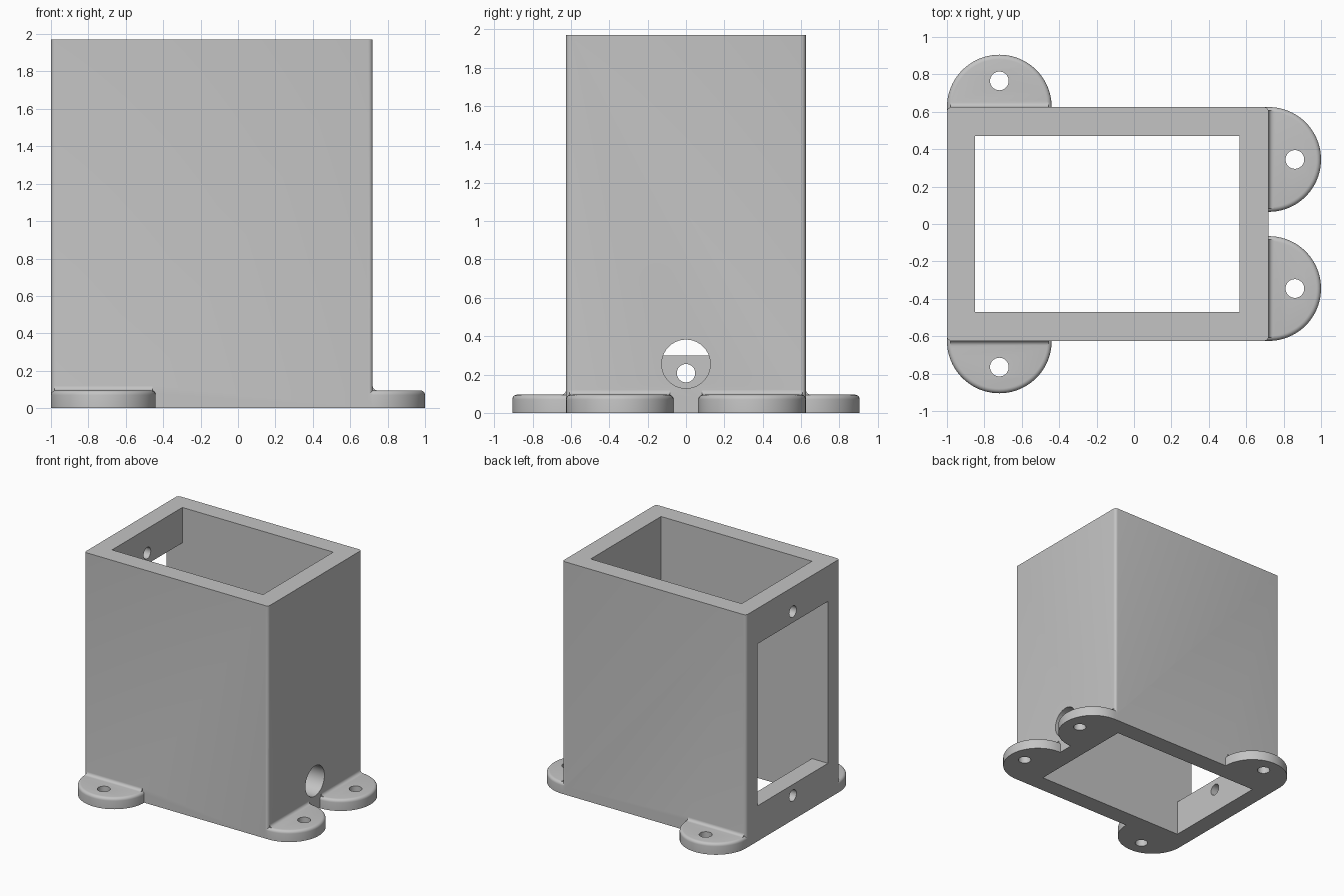
import bpy, bmesh, math
from mathutils import Matrix, Vector

if "Cube" in bpy.data.objects:
    bpy.data.objects.remove(bpy.data.objects["Cube"], do_unlink=True)

LEFT, RIGHT, HALF_Y, HEIGHT = -1.0, 0.72, 0.625, 1.97
WALL, TAB_R, TAB_H, ROUND = 0.155, 0.28, 0.095, 0.025

grey = bpy.data.materials.new("plain grey")
grey.use_nodes = True
grey.diffuse_color = (0.55, 0.55, 0.55, 1)
grey.node_tree.nodes["Principled BSDF"].inputs["Base Color"].default_value = (0.55, 0.55, 0.55, 1)


def loft(name, layers, matrix=Matrix()):
    """Solid through equal-length loops of points, capped at both ends."""
    bm = bmesh.new()
    rings = [[bm.verts.new(matrix @ Vector(p)) for p in loop] for loop in layers]
    for a, b in zip(rings, rings[1:]):
        for i in range(len(a)):
            j = (i + 1) % len(a)
            bm.faces.new((a[i], a[j], b[j], b[i]))
    bm.faces.new(rings[0])
    bm.faces.new(rings[-1])
    bmesh.ops.recalc_face_normals(bm, faces=bm.faces)
    mesh = bpy.data.meshes.new(name)
    bm.to_mesh(mesh)
    bm.free()
    mesh.materials.append(grey)
    obj = bpy.data.objects.new(name, mesh)
    bpy.context.collection.objects.link(obj)
    return obj


def prism(name, outline, z0, z1, matrix=Matrix()):
    return loft(name, [[(x, y, z) for x, y in outline] for z in (z0, z1)], matrix)


def arc(cx, cy, r, start, end, steps):
    angles = [math.radians(start + (end - start) * i / steps) for i in range(steps + 1)]
    return [(cx + r * math.cos(a), cy + r * math.sin(a)) for a in angles]


def rect(x0, x1, y0, y1):
    return [(x0, y0), (x1, y0), (x1, y1), (x0, y1)]


def circle(r, steps=40):
    return arc(0, 0, r, 0, 360, steps)[:-1]


def combine(target, tool, operation):
    bpy.context.view_layer.objects.active = target
    mod = target.modifiers.new("combine", "BOOLEAN")
    mod.operation, mod.solver, mod.object = operation, "EXACT", tool
    bpy.ops.object.modifier_apply(modifier=mod.name)
    bpy.data.objects.remove(tool, do_unlink=True)


# Tall housing with rounded vertical corners
corners = [(RIGHT, HALF_Y, 0), (LEFT, HALF_Y, 90), (LEFT, -HALF_Y, 180), (RIGHT, -HALF_Y, 270)]
outline = []
for x, y, a in corners:
    outline += arc(x - math.copysign(ROUND, x), y - math.copysign(ROUND, y), ROUND, a, a + 90, 5)
housing = prism("housing", outline, 0, HEIGHT)

# Mounting tabs: half discs with a rounded rim and a fillet to the wall
frames = [Matrix.Translation((x, y, 0)) @ Matrix.Rotation(math.radians(a), 4, "Z")
          for x, y, a in ((-0.72, HALF_Y, 0), (-0.72, -HALF_Y, 180),
                          (RIGHT, 0.345, -90), (RIGHT, -0.345, -90))]
for frame in frames:
    layers = []
    for r, z in [(TAB_R, 0)] + arc(TAB_R - ROUND, TAB_H - ROUND, ROUND, 0, 90, 5):
        loop = arc(0, 0, r, 0, 180, 40) + [(-r, -0.03), (r, -0.03)]
        layers.append([(x, y, z) for x, y in loop])
    combine(housing, loft("mounting_tab", layers, frame), "UNION")
    section = arc(ROUND, TAB_H + ROUND, ROUND, 180, 270, 6)
    section += [(ROUND, TAB_H - 0.02), (-0.02, TAB_H - 0.02), (-0.02, TAB_H + ROUND)]
    ends = [[(x, y, z) for y, z in section] for x in (-0.262, 0.262)]
    combine(housing, loft("tab_fillet", ends, frame), "UNION")

# Screw holes through the tabs
for frame in frames:
    hole = prism("tab_hole", circle(0.05), -0.1, 0.2, frame @ Matrix.Translation((0, 0.14, 0)))
    combine(housing, hole, "DIFFERENCE")

# Open shaft and the window in the left wall
inner = HALF_Y - WALL
shaft = prism("shaft", rect(LEFT + 0.15, RIGHT - 0.157, -inner, inner), -0.1, HEIGHT + 0.1)
combine(housing, shaft, "DIFFERENCE")
window = prism("window", rect(LEFT - 0.1, LEFT + 0.3, -inner, inner), 0.30, HEIGHT - 0.30)
combine(housing, window, "DIFFERENCE")

# Cable hole on the right, screw holes above and below the window
for x, z, r in ((RIGHT, 0.255, 0.127), (LEFT, 0.207, 0.048), (LEFT, HEIGHT - 0.207, 0.048)):
    across = Matrix.Translation((x, 0, z)) @ Matrix.Rotation(math.radians(90), 4, "Y")
    combine(housing, prism("side_hole", circle(r), -0.25, 0.25, across), "DIFFERENCE")

housing.select_set(True)
bpy.context.view_layer.objects.active = housing
bpy.ops.object.shade_smooth_by_angle(angle=math.radians(30))
